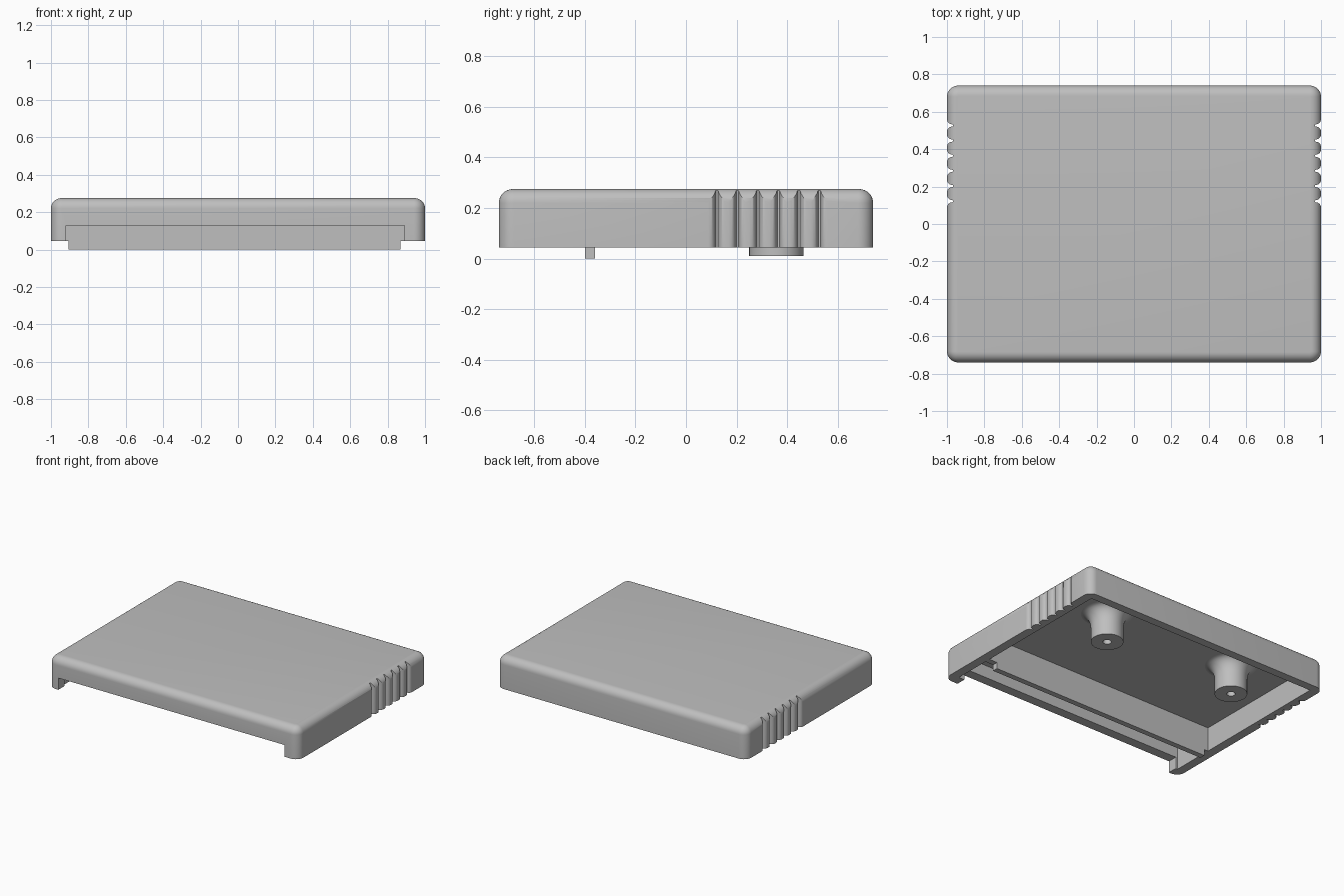
import bpy, bmesh
from math import sin, cos, pi, radians

if "Cube" in bpy.data.objects:
    bpy.data.objects.remove(bpy.data.objects["Cube"])

grey = bpy.data.materials.new("plain grey")
grey.use_nodes = True
grey.diffuse_color = (0.52, 0.52, 0.52, 1)
grey.node_tree.nodes["Principled BSDF"].inputs["Base Color"].default_value = (0.52, 0.52, 0.52, 1)


def finish(bm, name):
    bmesh.ops.recalc_face_normals(bm, faces=bm.faces)
    mesh = bpy.data.meshes.new(name)
    bm.to_mesh(mesh)
    bm.free()
    mesh.materials.append(grey)
    ob = bpy.data.objects.new(name, mesh)
    bpy.context.collection.objects.link(ob)
    return ob


def loft(name, rings):
    """Skin closed rings of equal length and cap both ends."""
    bm = bmesh.new()
    rows = [[bm.verts.new(p) for p in ring] for ring in rings]
    n = len(rows[0])
    for a, b in zip(rows, rows[1:]):
        for i in range(n):
            j = (i + 1) % n
            bm.faces.new((a[i], a[j], b[j], b[i]))
    bm.faces.new(rows[0])
    bm.faces.new(rows[-1])
    return finish(bm, name)


def prism(name, outline, z0, z1):
    return loft(name, [[(x, y, z) for x, y in outline] for z in (z0, z1)])


def block(name, x0, x1, y0, y1, z0, z1):
    return prism(name, [(x0, y0), (x1, y0), (x1, y1), (x0, y1)], z0, z1)


def rounded(hx, hy, inset, z, radius=0.06, steps=8):
    """Ring of a rounded rectangle, inset from its half sizes."""
    ring = []
    for k, (sx, sy) in enumerate(((1, 1), (-1, 1), (-1, -1), (1, -1))):
        for i in range(steps + 1):
            a = (k + i / steps) * pi / 2
            r = radius - inset
            ring.append((sx * (hx - radius) + r * cos(a), sy * (hy - radius) + r * sin(a), z))
    return ring


def cut(target, cutters):
    for c in cutters:
        mod = target.modifiers.new("cut", "BOOLEAN")
        mod.operation = "DIFFERENCE"
        mod.solver = "EXACT"
        mod.object = c
    bpy.context.view_layer.update()
    graph = bpy.context.evaluated_depsgraph_get()
    mesh = bpy.data.meshes.new_from_object(target.evaluated_get(graph))
    target.modifiers.clear()
    target.data = mesh
    for c in cutters:
        bpy.data.objects.remove(c)


def smooth(ob, angle=32):
    bpy.ops.object.select_all(action="DESELECT")
    bpy.context.view_layer.objects.active = ob
    ob.select_set(True)
    bpy.ops.object.shade_smooth_by_angle(angle=radians(angle))


# Cover shell with rounded corners and a rounded top edge
BOTTOM, TOP, EDGE = 0.045, 0.275, 0.055
rings = [rounded(1, 0.74, 0, BOTTOM)]
for i in range(9):
    a = i / 8 * pi / 2
    rings.append(rounded(1, 0.74, EDGE * (1 - cos(a)), TOP - EDGE + EDGE * sin(a)))
cover = loft("cover_shell", rings)

# Two cavities leave a cross wall between them; the front is notched
CEILING = 0.22
cutters = [
    block("rear_cavity", -0.935, 0.935, -0.36, 0.68, -0.1, CEILING),
    block("front_cavity", -0.935, 0.935, -0.67, -0.4, -0.1, CEILING),
    block("front_notch", -0.92, 0.89, -0.9, -0.6, -0.1, 0.13),
]

# Grip grooves with rounded shoulders on both sides
SHOULDER = 0.028
for side in (-1, 1):
    for k in range(6):
        y = 0.122 + k * 0.081
        half = []
        for i in range(7):
            a = i / 6 * pi / 2
            half.append((1 - SHOULDER + SHOULDER * sin(a), 0.006 + SHOULDER * (1 - cos(a))))
        half = [(1 - SHOULDER - 0.004, 0.004)] + half
        # flip so the groove is narrow at its floor and wide at the surface
        half = [(x, w) for x, w in half] + [(1.1, half[-1][1])]
        outline = [(side * x, y + w) for x, w in half]
        outline += [(side * x, y - w) for x, w in reversed(half)]
        cutters.append(prism("groove", outline, -0.1, 0.5))
cut(cover, cutters)
smooth(cover)

# Locating lip below the cross wall
block("locating_lip", -0.905, 0.87, -0.4, -0.36, 0, BOTTOM)

# Screw bosses with a filleted root and a blind hole
profile = [(0.028, 0.15), (0.028, 0.01), (0.107, 0.01)]
for i in range(9):
    a = i / 8 * pi / 2
    profile.append((0.107 + 0.065 * (1 - cos(a)), 0.115 + 0.105 * sin(a)))
profile.append((profile[-1][0], 0.23))
for side, label in ((-1, "right"), (1, "left")):
    rows = []
    for r, z in profile:
        rows.append([(side * 0.53 + r * cos(t * pi / 24), 0.357 + r * sin(t * pi / 24), z)
                     for t in range(48)])
    smooth(loft("screw_boss_" + label, rows))
